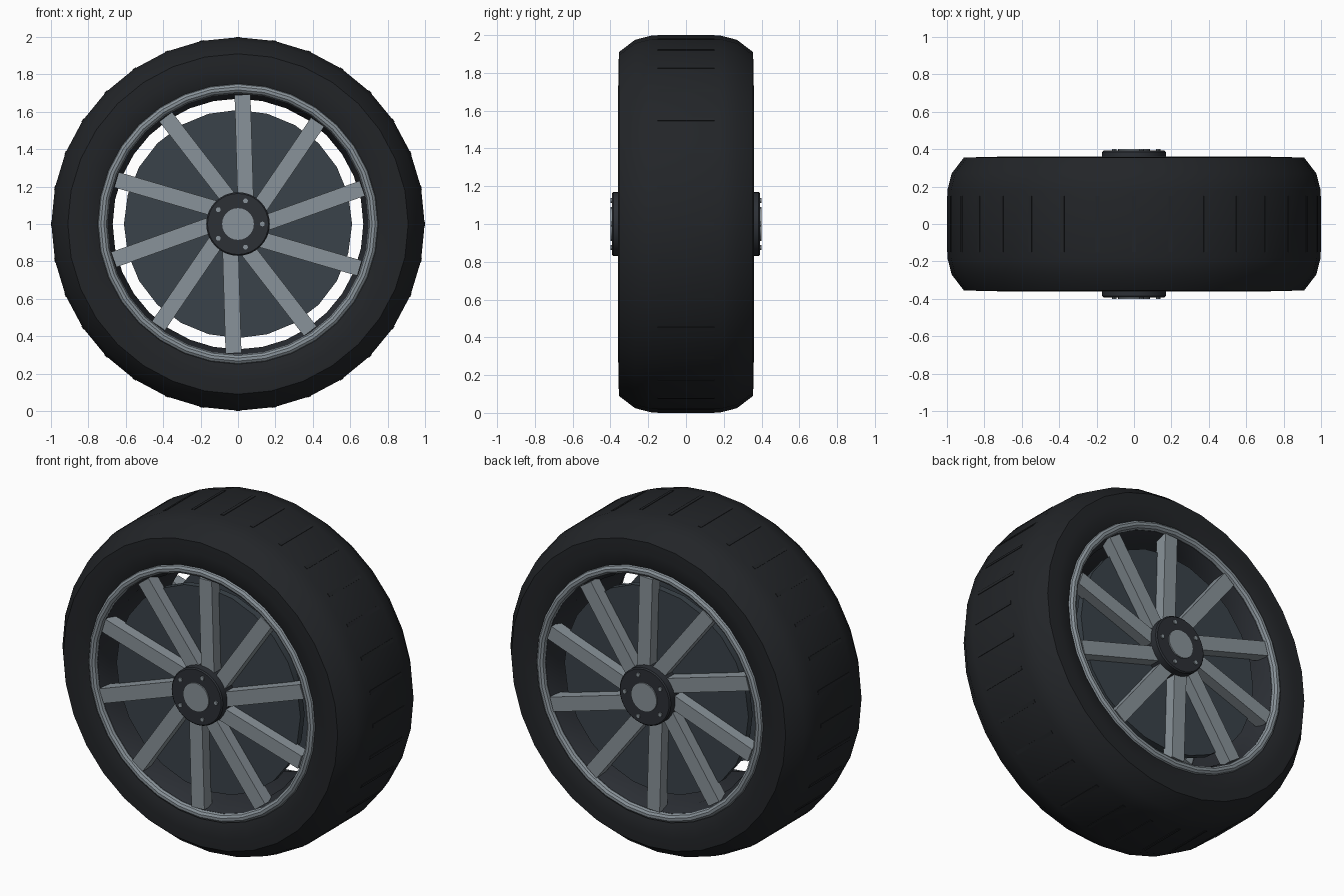
import bpy, bmesh, math
from mathutils import Matrix, Vector

if "Cube" in bpy.data.objects:
    bpy.data.objects.remove(bpy.data.objects["Cube"])

CENTRE = Vector((0, 0, 1))


def material(name, r, g, b):
    m = bpy.data.materials.new(name)
    m.diffuse_color = (r, g, b, 1)
    m.use_nodes = True
    m.node_tree.nodes["Principled BSDF"].inputs["Base Color"].default_value = m.diffuse_color
    return m


RUBBER = material("rubber", 0.016, 0.018, 0.021)
DARK = material("dark_metal", 0.025, 0.029, 0.036)
DISC = material("disc_metal", 0.042, 0.055, 0.067)
ALLOY = material("alloy", 0.25, 0.29, 0.32)


def finish(bm, name, mat, smooth=True, mirror=False):
    bmesh.ops.recalc_face_normals(bm, faces=bm.faces)
    me = bpy.data.meshes.new(name)
    bm.to_mesh(me)
    bm.free()
    me.materials.append(mat)
    ob = bpy.data.objects.new(name, me)
    ob.location = CENTRE
    bpy.context.collection.objects.link(ob)
    if smooth:
        bpy.ops.object.select_all(action='DESELECT')
        ob.select_set(True)
        bpy.context.view_layer.objects.active = ob
        bpy.ops.object.shade_smooth_by_angle(angle=math.radians(35))
    if mirror:
        mod = ob.modifiers.new("both_sides", 'MIRROR')
        mod.use_axis = (False, True, False)
    return ob


def lathe(name, profile, sides, mat, closed=True, mirror=False):
    """Spin (radius, y) points around the axle; open profiles get end caps."""
    bm = bmesh.new()
    rings = []
    for r, y in profile:
        rings.append([bm.verts.new((r * math.cos(a), y, r * math.sin(a)))
                      for a in (2 * math.pi * i / sides for i in range(sides))])
    n = len(rings)
    for k in range(n if closed else n - 1):
        a, b = rings[k], rings[(k + 1) % n]
        for i in range(sides):
            j = (i + 1) % sides
            bm.faces.new((a[i], a[j], b[j], b[i]))
    if not closed:
        bm.faces.new(rings[0])
        bm.faces.new(rings[-1])
    return finish(bm, name, mat, True, mirror)


def add_box(bm, angle, lo, hi):
    """Box given in (along radius, y, sideways), turned about the axle."""
    size = [h - l for l, h in zip(lo, hi)]
    mid = [(h + l) / 2 for l, h in zip(lo, hi)]
    bmesh.ops.create_cube(bm, size=1, matrix=Matrix.Rotation(-angle, 4, 'Y')
                          @ Matrix.Translation(mid) @ Matrix.Diagonal((*size, 1)))


# Tire
half = [(0.72, 0.325), (0.77, 0.35), (0.84, 0.357), (0.91, 0.355),
        (0.975, 0.27), (0.998, 0.18)]
lathe("tire", half + [(r, -y) for r, y in reversed(half)], 32, RUBBER)

# Tread bars
bm = bmesh.new()
for i in range(32):
    add_box(bm, math.tau * i / 32, (0.97, -0.15, -0.01), (1.0, 0.15, 0.01))
finish(bm, "tread_bars", RUBBER, smooth=False)

# Rim barrel and lips
half = [(0.73, 0.33), (0.70, 0.33), (0.67, 0.25)]
lathe("rim_barrel", half + [(r, -y) for r, y in reversed(half)], 32, DARK)
lip = [(0.725 + 0.026 * math.cos(t), 0.335 + 0.026 * math.sin(t))
       for t in (math.tau * k / 10 for k in range(10))]
lathe("rim_lip", lip, 32, ALLOY, mirror=True)

# Brake discs
lathe("brake_disc", [(0.61, 0.24), (0.61, 0.28)], 24, DISC, closed=False, mirror=True)

# Spokes, set slightly off the radius
bm = bmesh.new()
for i in range(10):
    add_box(bm, math.radians(91.7 + 36 * i), (0.10, 0.27, -0.087), (0.69, 0.345, -0.002))
finish(bm, "spokes", ALLOY, smooth=False, mirror=True)

# Hub, centre cap, axle and lug bolts
lathe("hub", [(0.17, 0.25), (0.17, 0.385), (0.163, 0.392)], 32, DARK, closed=False, mirror=True)
lathe("centre_cap", [(0.085, 0.38), (0.085, 0.40)], 24, ALLOY, closed=False, mirror=True)
lathe("axle", [(0.10, -0.25), (0.10, 0.25)], 24, DARK, closed=False)
bm = bmesh.new()
for i in range(5):
    a = math.tau * i / 5
    bmesh.ops.create_cone(
        bm, cap_ends=True, segments=10, radius1=0.013, radius2=0.013, depth=0.03,
        matrix=Matrix.Translation((0.13 * math.cos(a), 0.385, 0.13 * math.sin(a)))
        @ Matrix.Rotation(math.pi / 2, 4, 'X'))
finish(bm, "lug_bolts", ALLOY, mirror=True)
